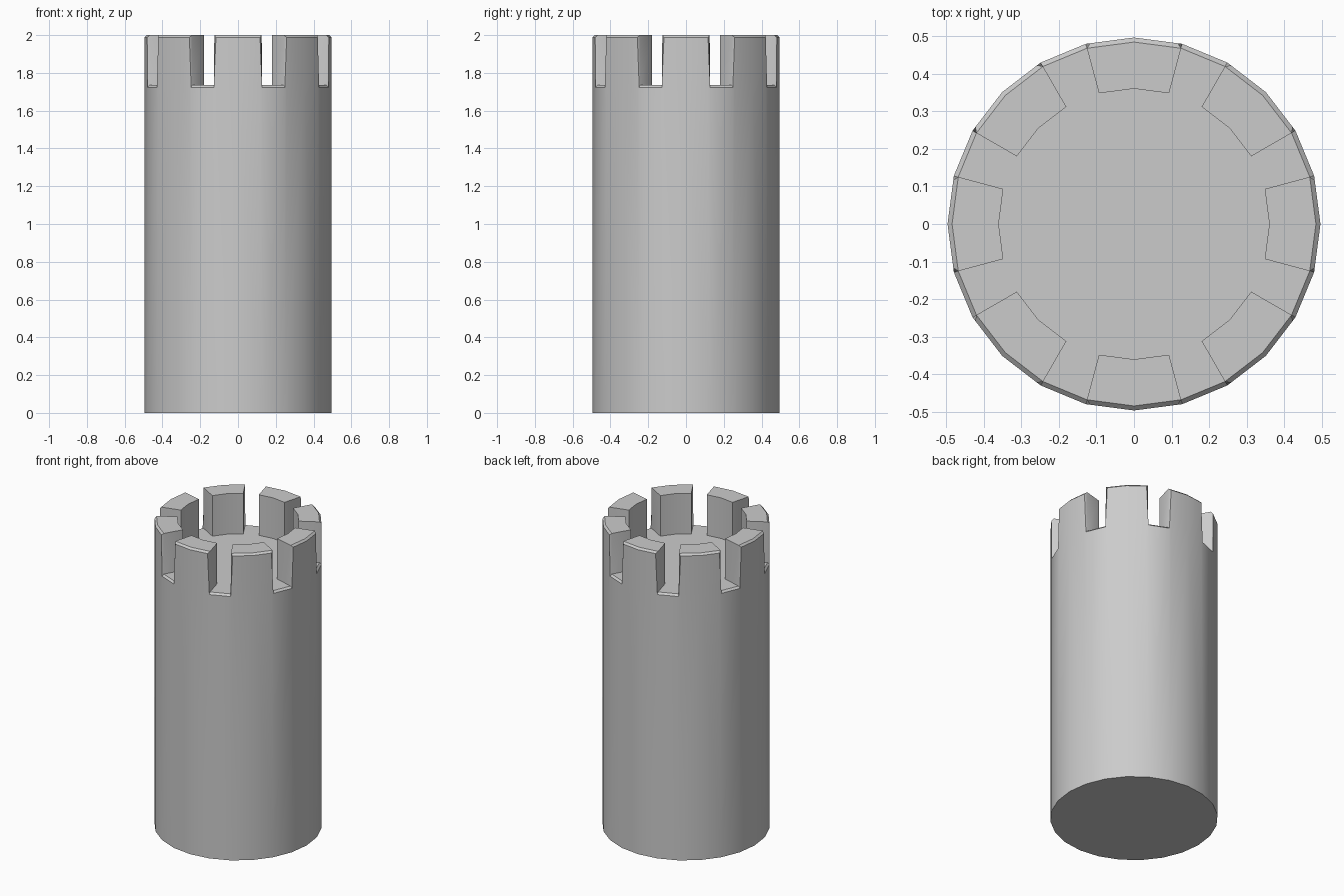
import bpy, bmesh
from math import sin, cos, radians

if "Cube" in bpy.data.objects:
    bpy.data.objects.remove(bpy.data.objects["Cube"])

R, R_IN = 0.496, 0.36        # outer wall, inside of battlements
DECK, TOP = 1.735, 2.0       # deck height, merlon top
N, BEVEL = 24, 0.012


def add_object(name, bm):
    mesh = bpy.data.meshes.new(name)
    bm.to_mesh(mesh)
    bm.free()
    ob = bpy.data.objects.new(name, mesh)
    bpy.context.collection.objects.link(ob)
    return ob


def ring(bm, r, z):
    return [bm.verts.new((r * cos(radians(i * 360 / N)), r * sin(radians(i * 360 / N)), z))
            for i in range(N)]


# Tower body: bottom cap, outer wall and rim around the deck
bm = bmesh.new()
base, outer, inner = ring(bm, R, 0), ring(bm, R, DECK), ring(bm, R_IN, DECK)
bm.faces.new(base[::-1])
rim = []
for i in range(N):
    j = (i + 1) % N
    bm.faces.new((base[i], base[j], outer[j], outer[i]))
    rim.append(bm.faces.new((outer[i], outer[j], inner[j], inner[i])))

# Eight merlons: two rim segments raised, one left as a gap
raised = [f for i, f in enumerate(rim) if i % 3 != 1]
seams = [bm.edges.get((outer[i], outer[(i + 1) % N])) for i in range(N) if i % 3 != 1]
res = bmesh.ops.extrude_face_region(bm, geom=raised)
bmesh.ops.delete(bm, geom=[f for f in raised if f.is_valid], context='FACES_ONLY')
for v in res['geom']:
    if isinstance(v, bmesh.types.BMVert):
        v.co.z = TOP
bmesh.ops.dissolve_edges(bm, edges=[e for e in seams if e.is_valid], use_verts=True)

# Narrow chamfer along the crenellated outer edge
edge_loop = []
for e in bm.edges:
    on_outside = all(v.co.xy.length > R - 0.001 and v.co.z > DECK - 0.001 for v in e.verts)
    if on_outside and len(e.link_faces) == 2 and e.calc_face_angle(0) > radians(45):
        edge_loop.append(e)
bmesh.ops.bevel(bm, geom=edge_loop, offset=BEVEL, segments=1, affect='EDGES')
tower = add_object("tower_wall", bm)

# Deck inside the battlements (faces inward)
bm = bmesh.new()
bm.faces.new(ring(bm, R_IN, DECK)[::-1])
add_object("tower_deck", bm)

# Smooth round wall with crisp edges
bpy.context.view_layer.objects.active = tower
tower.select_set(True)
bpy.ops.object.shade_smooth_by_angle(angle=radians(30))
